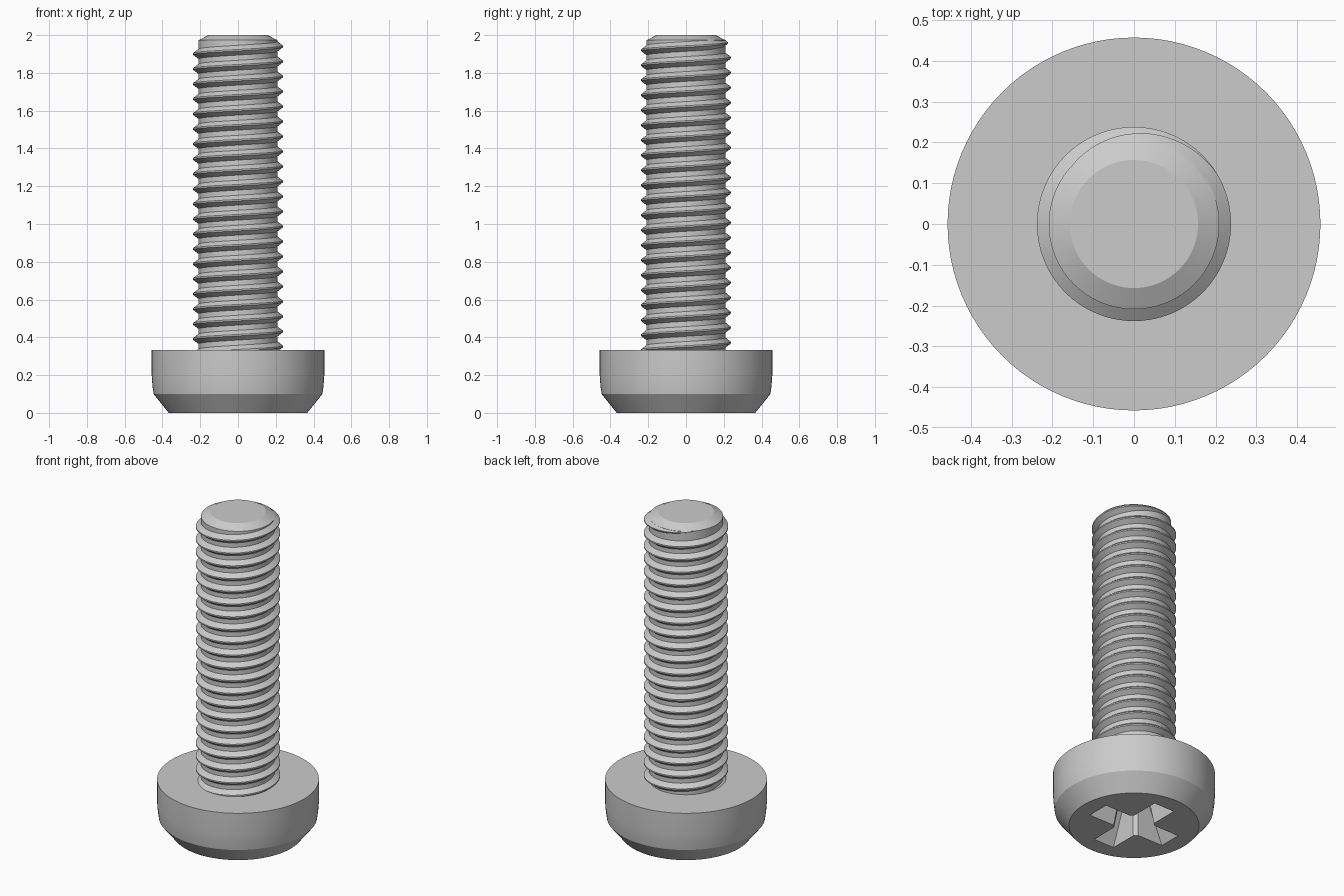
import bpy
import bmesh
from math import cos, sin, tau, radians

cube = bpy.data.objects.get("Cube")
if cube:
    bpy.data.objects.remove(cube, do_unlink=True)

# One plain steel colour
steel = bpy.data.materials.new("steel_grey")
steel.use_nodes = True
steel.diffuse_color = (0.6, 0.6, 0.6, 1)
steel.node_tree.nodes["Principled BSDF"].inputs["Base Color"].default_value = (0.6, 0.6, 0.6, 1)


def build(name, rings, closed_loop=True):
    """Skin a list of equal-length point rings and cap both ends."""
    bm = bmesh.new()
    rows = [[bm.verts.new(p) for p in ring] for ring in rings]
    n = len(rows[0])
    for a, b in zip(rows, rows[1:]):
        for i in range(n):
            j = (i + 1) % n
            bm.faces.new((a[i], a[j], b[j], b[i]))
    bm.faces.new(rows[0][::-1])
    bm.faces.new(rows[-1])
    bmesh.ops.recalc_face_normals(bm, faces=bm.faces)
    mesh = bpy.data.meshes.new(name)
    bm.to_mesh(mesh)
    bm.free()
    mesh.materials.append(steel)
    obj = bpy.data.objects.new(name, mesh)
    bpy.context.collection.objects.link(obj)
    return obj


def select(obj):
    bpy.ops.object.select_all(action="DESELECT")
    obj.select_set(True)
    bpy.context.view_layer.objects.active = obj


def smooth(obj):
    select(obj)
    bpy.ops.object.shade_smooth_by_angle(angle=radians(20))


def lathe(name, profile, sides=96):
    return build(name, [[(r * cos(tau * i / sides), r * sin(tau * i / sides), z)
                         for i in range(sides)] for r, z in profile])


def cross(tip, half, chamfer, z):
    """Cross outline with chamfered inner corners."""
    arm = [(tip, -half), (tip, half), (half + chamfer, half), (half, half + chamfer)]
    points = []
    for _ in range(4):
        points += [(x, y, z) for x, y in arm]
        arm = [(-y, x) for x, y in arm]
    return points


# Head with bevelled drive end
head = lathe("head", [(0.367, 0), (0.447, 0.1), (0.453, 0.145), (0.457, 0.2), (0.457, 0.333)])

# Tapered cross recess cut into the head
cutter = build("recess_cutter", [cross(0.275, 0.073, 0.02, -0.02),
                                 cross(0.265, 0.071, 0.02, 0),
                                 cross(0.15, 0.045, 0.02, 0.2),
                                 cross(0.06, 0.02, 0.01, 0.23)])
cutter.hide_render = True
cut = head.modifiers.new("recess", "BOOLEAN")
cut.object = cutter
cut.operation = "DIFFERENCE"
cut.solver = "EXACT"
select(head)
bpy.ops.object.modifier_apply(modifier=cut.name)
bpy.data.objects.remove(cutter, do_unlink=True)
smooth(head)

# Shank core with chamfered end
smooth(lathe("shank", [(0.209, 0.3), (0.209, 1.973), (0.157, 2)]))

# Right-handed thread ridge, fading out at the free end
PITCH, STEPS, TURNS = 0.0794, 72, 21
rings = []
for i in range(-TURNS * STEPS, int(STEPS * 0.42)):
    turn = i / STEPS
    fade = min(1, max(0.03, (0.42 - turn) / 0.33))
    z = 1.94 + PITCH * turn
    section = [(0.205, -0.029), (0.205 + 0.033 * fade, -0.004),
               (0.205 + 0.033 * fade, 0.004), (0.205, 0.029)]
    rings.append([(r * cos(tau * turn), r * sin(tau * turn), z + dz * fade)
                  for r, dz in section])
smooth(build("thread", rings))
